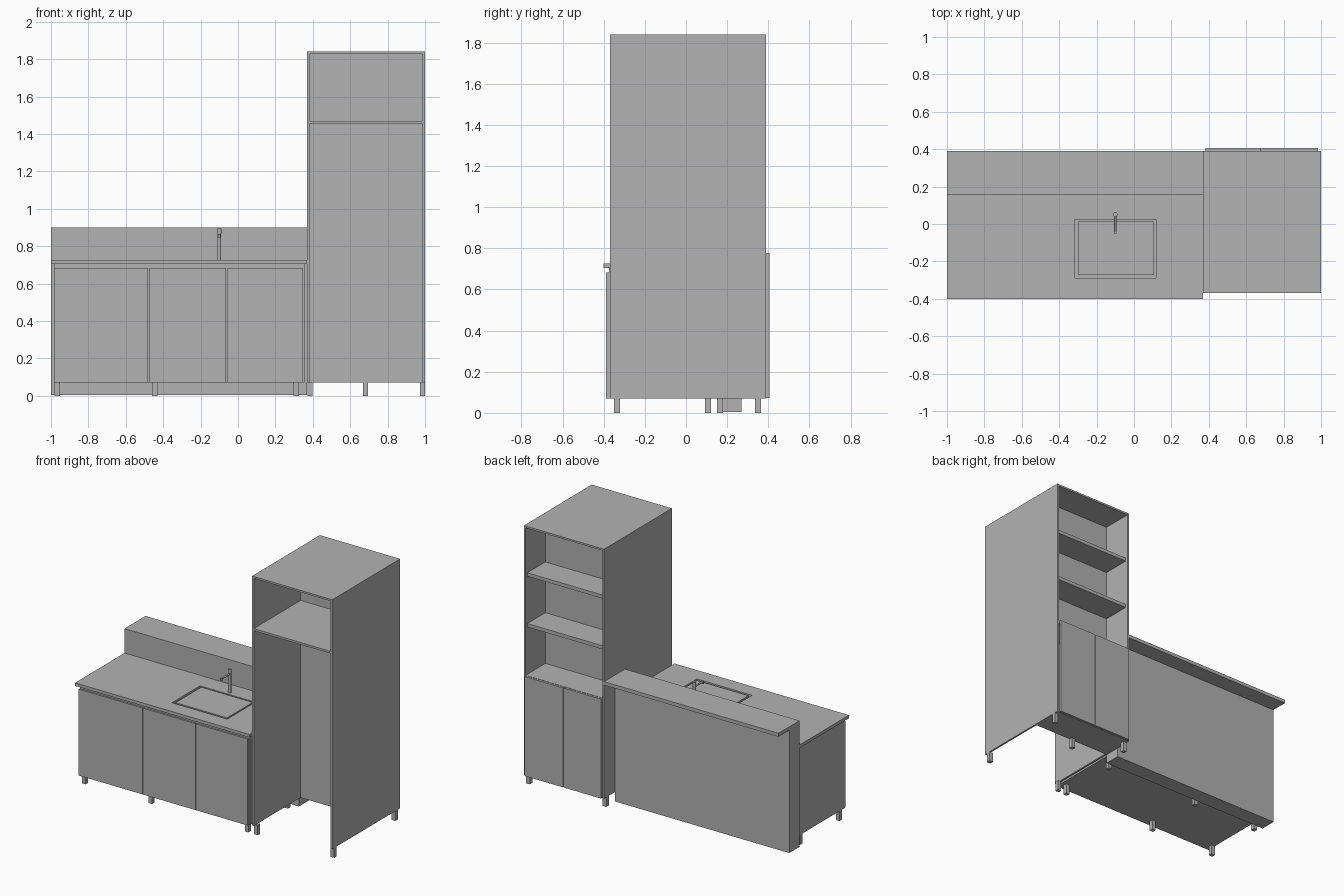
import bpy
import bmesh
import math
from mathutils import Vector

old = bpy.data.objects.get("Cube")
if old:
    bpy.data.objects.remove(old, do_unlink=True)

GREY = (0.448, 0.448, 0.448, 1.0)
mat = bpy.data.materials.new("plain grey")
mat.use_nodes = True
mat.diffuse_color = GREY
for node in mat.node_tree.nodes:
    if node.type == 'BSDF_PRINCIPLED':
        node.inputs["Base Color"].default_value = GREY


def finish(name, bm):
    bmesh.ops.recalc_face_normals(bm, faces=bm.faces)
    mesh = bpy.data.meshes.new(name)
    bm.to_mesh(mesh)
    bm.free()
    mesh.materials.append(mat)
    ob = bpy.data.objects.new(name, mesh)
    bpy.context.collection.objects.link(ob)
    return ob


def box(name, x, y, z):
    """Box from (min, max) ranges."""
    bm = bmesh.new()
    bmesh.ops.create_cube(bm, size=1)
    for v in bm.verts:
        v.co = Vector([(r[0] + r[1]) / 2 + c * (r[1] - r[0]) for r, c in zip((x, y, z), v.co)])
    return finish(name, bm)


def extrude_x(name, profile, x0, x1):
    """Closed (y, z) profile extruded along x."""
    bm = bmesh.new()
    face = bm.faces.new([bm.verts.new((x0, y, z)) for y, z in profile])
    new = bmesh.ops.extrude_face_region(bm, geom=[face])["geom"]
    moved = [g for g in new if isinstance(g, bmesh.types.BMVert)]
    bmesh.ops.translate(bm, verts=moved, vec=(x1 - x0, 0, 0))
    return finish(name, bm)


def rod(name, start, end, radius):
    """Smooth cylinder between two points."""
    a, b = Vector(start), Vector(end)
    bm = bmesh.new()
    bmesh.ops.create_cone(bm, cap_ends=True, segments=20, radius1=radius,
                          radius2=radius, depth=(b - a).length)
    turn = (b - a).to_track_quat('Z', 'Y')
    for v in bm.verts:
        v.co = turn @ v.co + (a + b) / 2
    ob = finish(name, bm)
    for p in ob.data.polygons:
        p.use_smooth = len(p.vertices) == 4
    return ob


def leg(name, x, y, half=0.014):
    box(name, (x - half, x + half), (y - half, y + half), (0, 0.07))


T = 0.013           # panel thickness
FLOOR = 0.07        # underside of the cabinets
LEFT, RIGHT = 0.37, 1.0
FRONT, BACK, MID = -0.37, 0.39, 0.155
TOP = 1.84
inner = (LEFT + T, RIGHT - T)

# Tall cabinet shell
for name, x in (("tall_side_inner", LEFT), ("tall_side_outer", RIGHT - T)):
    box(name, (x, x + T), (FRONT, BACK), (FLOOR, TOP))
box("tall_top", inner, (FRONT, BACK), (TOP - T, TOP))
box("tall_divider", inner, (MID, MID + T), (FLOOR, TOP - T))
box("niche_shelf", inner, (FRONT, MID), (1.455, 1.47))

# Rear shelving and cupboard
box("rear_bottom", inner, (MID + T, BACK), (FLOOR, FLOOR + T))
box("rear_cupboard_top", inner, (MID + T, BACK), (0.765, 0.78))
for i, z in enumerate((1.14, 1.50)):
    box(f"rear_shelf_{i + 1}", inner, (MID + T, BACK - 0.02), (z - 0.025, z))
for name, x in (("rear_door_inner", (0.383, 0.678)), ("rear_door_outer", (0.683, 0.983))):
    box(name, x, (BACK, 0.405), (FLOOR + 0.002, 0.778))

# Tall cabinet legs
for x in (0.385, 0.986):
    for y in (-0.335, 0.35):
        leg("tall_leg", x, y)
leg("tall_middle_leg", 0.682, 0.165)

# Bar wall with overhanging top
extrude_x("bar_wall", [(MID, 0.004), (0.27, 0.004), (0.27, 0.875),
                       (BACK, 0.875), (BACK, 0.9), (MID, 0.9)], -1, LEFT)

# Base cabinets, doors and legs
SPLIT = -0.477
for name, x in (("base_cabinet_wide", (-0.98, SPLIT)), ("base_cabinet_sink", (SPLIT, 0.355))):
    box(name, x, (-0.375, 0.135), (FLOOR, 0.705))
for i, x in enumerate(((-0.98, -0.48), (-0.474, -0.063), (-0.057, 0.348))):
    box(f"base_door_{i + 1}", x, (-0.388, -0.375), (FLOOR, 0.683))
for x in (-0.966, -0.445, 0.312):
    for y in (-0.335, 0.107):
        leg("base_leg", x, y)

# Countertop with sink cutout
counter = box("countertop", (-1, LEFT), (-0.4, MID), (0.705, 0.727))
cutter = box("sink_cutter", (-0.315, 0.118), (-0.29, 0.024), (0.6, 0.8))
cutter.hide_render = True
cutter.hide_viewport = True
cutter.display_type = 'WIRE'
cut = counter.modifiers.new("sink_hole", 'BOOLEAN')
cut.operation = 'DIFFERENCE'
cut.solver = 'EXACT'
cut.object = cutter
bpy.context.view_layer.update()
solid = bpy.data.meshes.new_from_object(
    counter.evaluated_get(bpy.context.evaluated_depsgraph_get()))
counter.modifiers.clear()
counter.data = solid
bpy.data.objects.remove(cutter, do_unlink=True)
box("sink_cover", (-0.299, 0.106), (-0.274, 0.014), (0.705, 0.726))

# Tap
rod("tap_post", (-0.1, 0.05, 0.726), (-0.1, 0.05, 0.87), 0.01)
rod("tap_head", (-0.1, 0.05, 0.868), (-0.1, 0.05, 0.895), 0.012)
rod("tap_spout", (-0.1, 0.05, 0.86), (-0.1, -0.05, 0.86), 0.006)
rod("tap_nozzle", (-0.1, -0.046, 0.866), (-0.1, -0.046, 0.845), 0.007)
